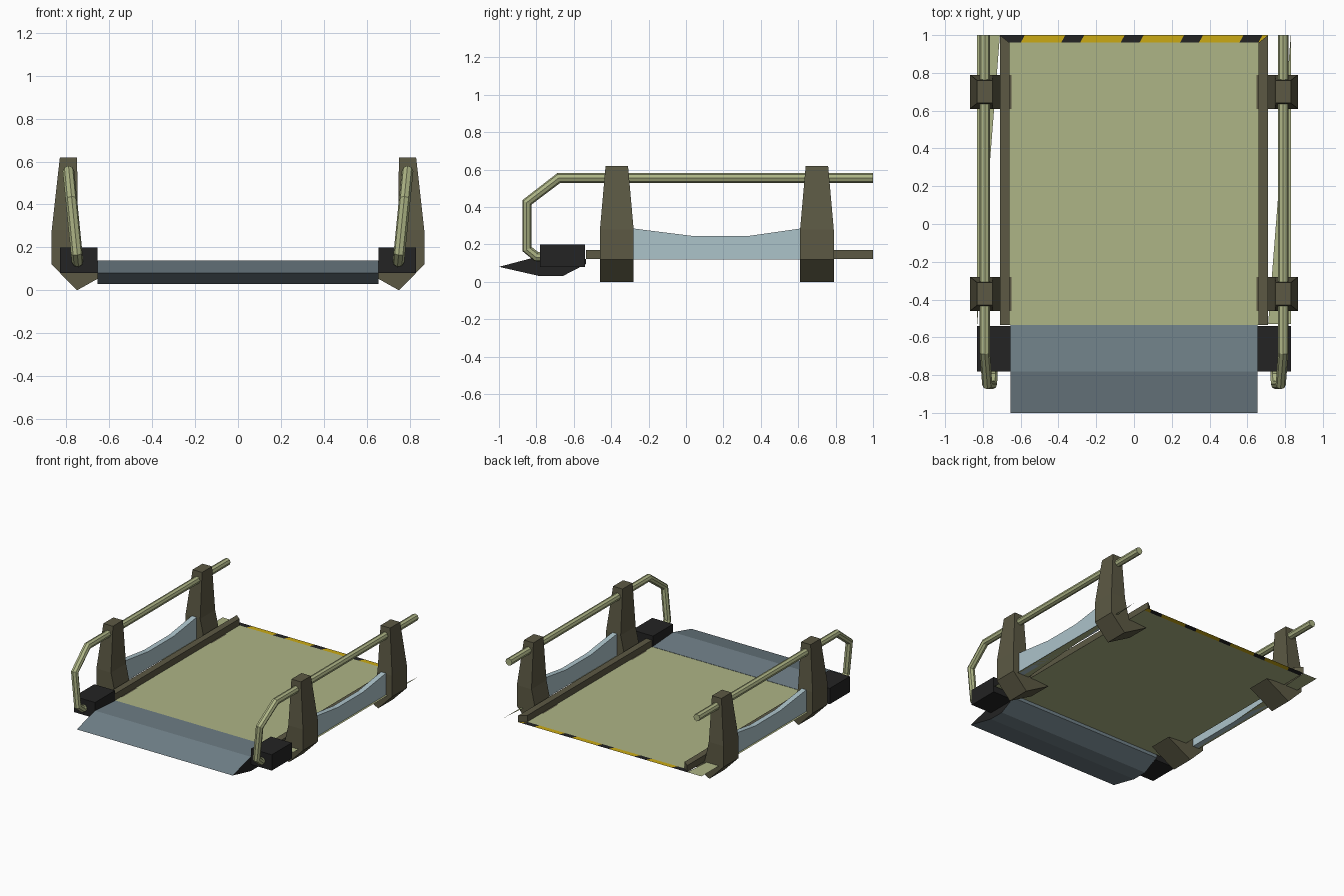
import bpy, bmesh, math
from mathutils import Vector

if "Cube" in bpy.data.objects:
    bpy.data.objects.remove(bpy.data.objects["Cube"])


def mat(name, r, g, b):
    m = bpy.data.materials.new(name)
    lin = [((c / 255 + 0.055) / 1.055) ** 2.4 for c in (r, g, b)]
    m.diffuse_color = (*lin, 1)
    m.use_nodes = True
    m.node_tree.nodes["Principled BSDF"].inputs["Base Color"].default_value = m.diffuse_color
    return m


SAGE = mat("pale_sage", 174, 181, 134)
OLIVE = mat("dark_olive", 92, 89, 68)
BLACK = mat("black", 35, 35, 35)
STEEL = mat("blue_grey", 113, 129, 137)
PANEL = mat("pale_blue", 172, 195, 202)
YELLOW = mat("warning_yellow", 203, 170, 20)


def finish(name, bm, mats, fix=True):
    if fix:
        bmesh.ops.recalc_face_normals(bm, faces=bm.faces[:])
    me = bpy.data.meshes.new(name)
    bm.to_mesh(me)
    bm.free()
    for m in mats:
        me.materials.append(m)
    ob = bpy.data.objects.new(name, me)
    bpy.context.collection.objects.link(ob)
    return ob


def prism(name, ring_a, ring_b, mats, cap_index=0, split=None):
    """Closed solid between two matching rings of points."""
    bm = bmesh.new()
    a = [bm.verts.new(p) for p in ring_a]
    b = [bm.verts.new(p) for p in ring_b]
    n = len(a)
    for i in range(n):
        j = (i + 1) % n
        bm.faces.new((a[i], a[j], b[j], b[i]))
    for ring in (a, b):
        bm.faces.new(ring).material_index = cap_index
    if split:  # keep tapered ends flat by cutting them at the bend
        for ring in (a, b):
            bmesh.ops.connect_verts(bm, verts=[ring[k] for k in split])
    return finish(name, bm, mats)


# Deck: flat sheet with a slanted black and yellow strip along the back edge
Z = 0.12
bm = bmesh.new()


def sheet(pts, idx):
    f = bm.faces.new([bm.verts.new((x, y, Z)) for x, y in pts])
    f.normal_update()
    if f.normal.z < 0:
        f.normal_flip()
    f.material_index = idx


sheet([(-.71, -.535), (.71, -.535), (.71, .96), (-.71, .96)], 0)
edges = [(-.71, -.71)]
for k in range(-2, 3):
    for e in (-0.06, 0.04):
        x = e + 0.3145 * k
        edges.append((x - .011, x + .011))
edges.append((.71, .71))
for i in range(len(edges) - 1):
    (b0, t0), (b1, t1) = edges[i], edges[i + 1]
    sheet([(b0, .96), (b1, .96), (t1, 1), (t0, 1)], 2 if (i % 2 or i == 0) else 1)
finish("deck", bm, [SAGE, YELLOW, BLACK], fix=False)

# Thin triangular side gussets level with the deck
bm = bmesh.new()
sheet([(-.71, 1), (-.83, 1), (-.83, -.53)], 0)
sheet([(.71, -.53), (.83, -.53), (.83, 1)], 0)
finish("side_gussets", bm, [SAGE], fix=False)

# Entry ramp: wedge profile with black ends
ramp = [(-1, .08), (-.78, .138), (-.535, .122), (-.535, .095), (-.66, .03), (-.78, .03)]
prism("entry_ramp", [(-.655, y, z) for y, z in ramp],
      [(.655, y, z) for y, z in ramp], [STEEL, BLACK], cap_index=1)

post = [(.75, .62), (.83, .62), (.868, .28), (.868, .12), (.75, 0),
        (.55, .112), (.71, .125), (.745, .28)]
curb = [(.66, -.535), (.71, -.535), (.71, 1), (.66, .96)]
block = [(.655, -.78), (.83, -.78), (.83, -.54), (.655, -.54)]
panel = [(-.29, .12), (.62, .12), (.62, .286), (.335, .245), (.035, .245), (-.29, .286)]
rail = [(1, .555), (-.68, .555), (-.85, .425), (-.85, .175), (-.80, .135), (-.76, .135)]

for s, side in ((-1, "left"), (1, "right")):
    # Curb along the deck edge, mitred at the back
    prism(side + "_curb", [(s * x, y, .121) for x, y in curb],
          [(s * x, y, .17) for x, y in curb], [OLIVE])
    # Block beside the ramp
    prism(side + "_hinge_block", [(s * x, y, .08) for x, y in block],
          [(s * x, y, .20) for x, y in block], [BLACK])
    # Side panel with a dipped top edge
    prism(side + "_side_panel", [(s * .775, y, z) for y, z in panel],
          [(s * .815, y, z) for y, z in panel], [PANEL])
    # Tapered posts with keeled feet
    for yc, where in ((-.37, "front"), (.70, "rear")):
        half = lambda z: .09 if z < .3 else .06
        prism(f"{side}_{where}_post", [(s * x, yc - half(z), z) for x, z in post],
              [(s * x, yc + half(z), z) for x, z in post], [OLIVE], split=(2, 7))
    # Bent handrail tube leaning inward towards the bottom
    cu = bpy.data.curves.new(side + "_handrail", 'CURVE')
    cu.dimensions = '3D'
    cu.bevel_depth = .027
    cu.bevel_resolution = 2
    cu.use_fill_caps = True
    sp = cu.splines.new('POLY')
    sp.points.add(len(rail) - 1)
    for p, (y, z) in zip(sp.points, rail):
        p.co = (s * (.79 - (.555 - z) * .1), y, z, 1)
    sp.use_smooth = False
    cu.materials.append(SAGE)
    ob = bpy.data.objects.new(side + "_handrail", cu)
    bpy.context.collection.objects.link(ob)
    bpy.ops.object.select_all(action='DESELECT')
    ob.select_set(True)
    bpy.context.view_layer.objects.active = ob
    bpy.ops.object.convert(target='MESH')
